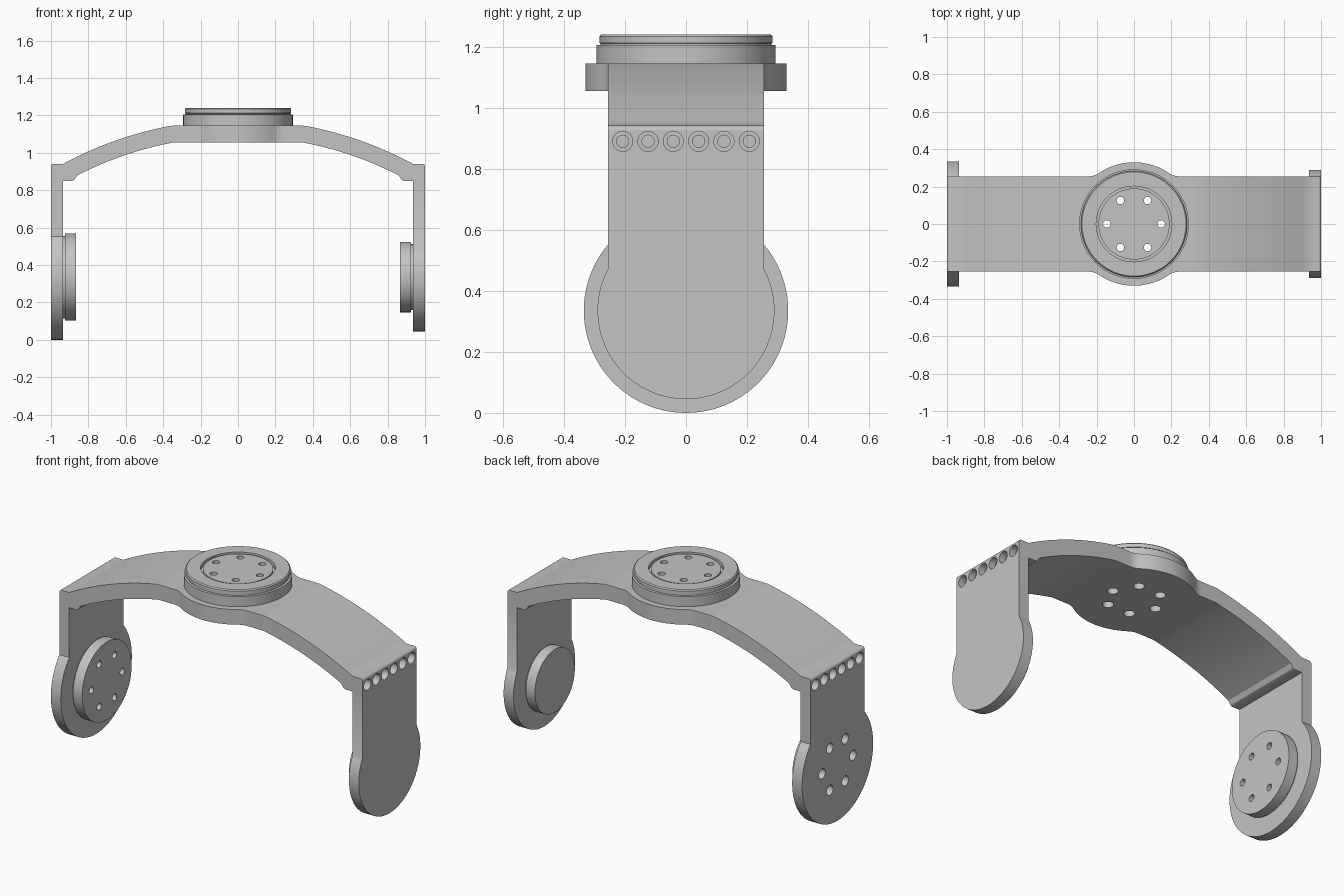
import bpy, bmesh
from math import pi, cos, sin, acos, sqrt, atan2
from mathutils import Matrix, Vector

if "Cube" in bpy.data.objects:
    bpy.data.objects.remove(bpy.data.objects["Cube"])

GREY = (0.55, 0.55, 0.55, 1)
metal = bpy.data.materials.new("plain_grey")
metal.use_nodes = True
metal.diffuse_color = GREY
metal.node_tree.nodes["Principled BSDF"].inputs["Base Color"].default_value = GREY

HALF = 0.255          # half width of the band
PIVOT = 0.335         # height of the side pivots
WALL = 0.935          # inner face of the legs
LOW, HIGH = 1.055, 1.145
FLAT = 0.34           # half length of the flat middle
TURN_X = Matrix.Rotation(pi / 2, 4, 'Y')


def finish(name, bm):
    bmesh.ops.recalc_face_normals(bm, faces=bm.faces)
    mesh = bpy.data.meshes.new(name)
    bm.to_mesh(mesh)
    bm.free()
    mesh.materials.append(metal)
    obj = bpy.data.objects.new(name, mesh)
    bpy.context.collection.objects.link(obj)
    return obj


def prism(name, outline, place, lo, hi):
    """Extrude a 2D outline; place(a, b, h) gives the 3D point."""
    bm = bmesh.new()
    ends = [[bm.verts.new(place(a, b, h)) for a, b in outline] for h in (lo, hi)]
    bm.faces.new(ends[0])
    bm.faces.new(ends[1])
    n = len(outline)
    for i in range(n):
        j = (i + 1) % n
        bm.faces.new((ends[0][i], ends[0][j], ends[1][j], ends[1][i]))
    return finish(name, bm)


def lathe(name, profile, matrices, sides):
    """Spin a (radius, height) profile, once for each matrix."""
    bm = bmesh.new()
    for m in matrices:
        rings = [[bm.verts.new(m @ Vector((r * cos(2 * pi * k / sides),
                                           r * sin(2 * pi * k / sides), h)))
                  for k in range(sides)] for r, h in profile]
        for a, b in zip(rings, rings[1:]):
            for k in range(sides):
                j = (k + 1) % sides
                bm.faces.new((a[k], a[j], b[j], b[k]))
        bm.faces.new(rings[0])
        bm.faces.new(rings[-1])
    return finish(name, bm)


def cut(cutter, targets):
    for obj in targets:
        mod = obj.modifiers.new("holes", 'BOOLEAN')
        mod.operation, mod.solver, mod.object = 'DIFFERENCE', 'EXACT', cutter
        bpy.context.view_layer.objects.active = obj
        bpy.ops.object.modifier_apply(modifier=mod.name)
    bpy.data.objects.remove(cutter)


def arc(cx, cy, r, a0, a1, n):
    return [(cx + r * cos(a0 + (a1 - a0) * i / n),
             cy + r * sin(a0 + (a1 - a0) * i / n)) for i in range(n + 1)]


# Hub: flat middle of the band with a round bulge blended into its sides
R, F = 0.33, 0.1
fx = sqrt((R + F) ** 2 - (HALF + F) ** 2)
tangent = atan2(HALF + F, fx)
side = [(FLAT, HALF)]
side += arc(fx, HALF + F, F, -pi / 2, tangent - pi, 8)
side += arc(0, 0, R, tangent, pi - tangent, 24)[1:]
side += arc(-fx, HALF + F, F, -tangent, -pi / 2, 8)[1:]
side += [(-FLAT, HALF)]
hub = prism("hub", side + [(-x, -y) for x, y in side],
            lambda a, b, h: (a, b, h), LOW, HIGH)

# Turret: stepped disc on the hub with a ring groove in its top
turret = lathe("top_disc", [
    (0.293, HIGH), (0.293, 1.205), (0.28, 1.206), (0.28, 1.211), (0.284, 1.212),
    (0.284, 1.234), (0.278, 1.24), (0.202, 1.24), (0.202, 1.215), (0.19, 1.215),
    (0.19, 1.235)], [Matrix.Identity(4)], 96)

six = [(0.145 * cos(k * pi / 3), 0.145 * sin(k * pi / 3)) for k in range(6)]
cut(lathe("hub_holes", [(0.03, 1.0), (0.03, 1.19), (0.02, 1.19), (0.02, 1.3)],
          [Matrix.Translation((x, y, 0)) for x, y in six], 24), [hub, turret])

# Arms: curved sides of the band ending in a corner block
CZ, OUTER, INNER = -0.79, 1.967, 1.877


def curve(r, x0, x1, n=16):
    return [(x, CZ + sqrt(r * r - x * x))
            for x in (x0 + (x1 - x0) * i / n for i in range(n + 1))]


profile = [(FLAT, HIGH)] + curve(OUTER, 0.36, WALL)
profile += arc(0.985, 0.926, 0.015, pi / 2, 0, 5)
profile += [(1, 0.85), (0.885, 0.85), (0.875, 0.855)]
profile += curve(INNER, 0.86, 0.35) + [(FLAT, LOW)]

# Side name, direction, leg radius, disc radius
for label, s, leg_r, disc_r in (("left", 1, 0.29, 0.188), ("right", -1, 0.335, 0.233)):
    arm = prism(label + "_arm", profile, lambda a, b, h: (s * a, h, b), -HALF, HALF)

    # Row of countersunk screw holes in the corner block
    flip = TURN_X if s > 0 else TURN_X.inverted()
    cut(lathe("screw_holes", [(0.02, 0.91), (0.02, 0.96), (0.033, 0.96), (0.033, 1.1)],
              [Matrix.Translation((0, (k - 2.5) * 0.083, 0.89)) @ flip
               for k in range(6)], 24), [arm])

    # Leg: straight strap with a round foot
    a = acos(HALF / leg_r)
    outline = arc(0, PIVOT, leg_r, a, -pi - a, 64) + [(-HALF, 0.85), (HALF, 0.85)]
    leg = prism(label + "_leg", outline, lambda y, z, h: (s * h, y, z), WALL, 1)

    # Pivot disc on the inner face, on a slightly narrower neck
    disc = lathe(label + "_pivot_disc", [
        (disc_r, 0.865), (disc_r, 0.925), (disc_r - 0.012, 0.926),
        (disc_r - 0.012, WALL)],
        [Matrix.Translation((0, 0, PIVOT)) @ flip], 80)

    # Bolt holes pass through the right pivot only
    if s < 0:
        cut(lathe("pivot_holes", [(0.02, 0.8), (0.02, 0.9), (0.03, 0.9), (0.03, 1.1)],
                  [Matrix.Translation((0, y, PIVOT + z)) @ flip for y, z in six], 24),
            [leg, disc])

# Smooth the round surfaces and keep the edges sharp
bpy.ops.object.select_all(action='DESELECT')
for obj in bpy.context.scene.objects:
    if obj.type == 'MESH' and metal.name in obj.data.materials:
        obj.select_set(True)
        bpy.context.view_layer.objects.active = obj
bpy.ops.object.shade_smooth_by_angle(angle=pi / 6)
